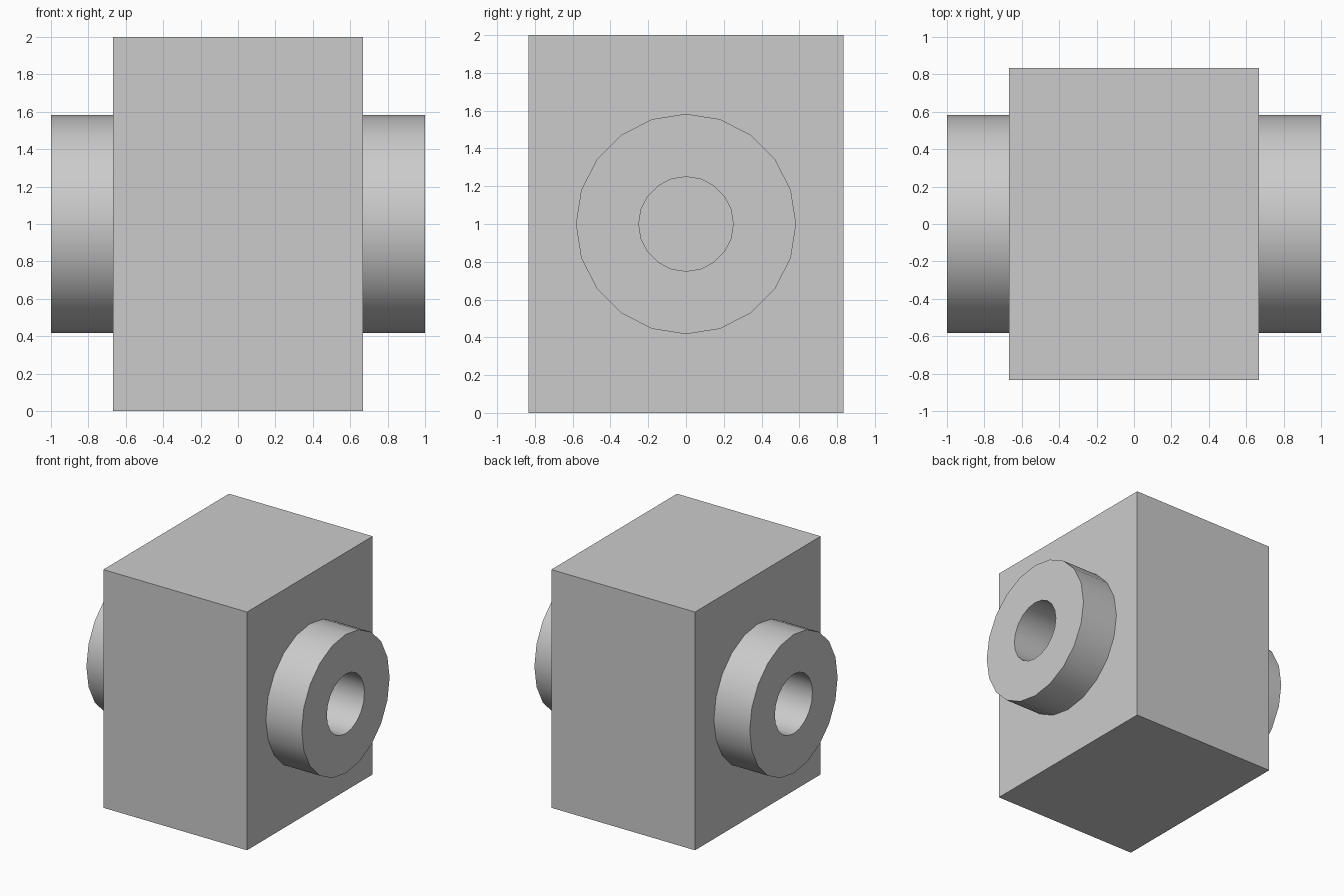
import bpy
import bmesh
from math import radians
from mathutils import Matrix

cube = bpy.data.objects.get("Cube")
if cube:
    bpy.data.objects.remove(cube, do_unlink=True)

SIDES = 20
OUTER, INNER = 0.583, 0.25
HALF_X, HALF_Y, HEIGHT = 0.667, 0.833, 2.0
TIP = 1.0

grey = bpy.data.materials.new("light_grey")
grey.use_nodes = True
colour = (0.6, 0.6, 0.6, 1)
grey.diffuse_color = colour
grey.node_tree.nodes["Principled BSDF"].inputs["Base Color"].default_value = colour


def add_object(name, bm):
    bmesh.ops.recalc_face_normals(bm, faces=bm.faces)
    mesh = bpy.data.meshes.new(name)
    bm.to_mesh(mesh)
    bm.free()
    mesh.materials.append(grey)
    obj = bpy.data.objects.new(name, mesh)
    bpy.context.collection.objects.link(obj)
    return obj


# Solid rectangular block
bm = bmesh.new()
size = Matrix.Diagonal((2 * HALF_X, 2 * HALF_Y, HEIGHT, 1))
bmesh.ops.create_cube(bm, size=1, matrix=Matrix.Translation((0, 0, HEIGHT / 2)) @ size)
add_object("block", bm)


# Hollow round boss on each side, its hole ending at the block
def add_boss(name, side):
    bm = bmesh.new()
    profile = [(INNER, HALF_X), (INNER, TIP), (OUTER, TIP), (OUTER, HALF_X)]
    verts = [bm.verts.new((side * x, 0, r)) for r, x in profile]
    edges = [bm.edges.new(pair) for pair in zip(verts, verts[1:])]
    bmesh.ops.spin(bm, geom=verts + edges, cent=(0, 0, 0), axis=(1, 0, 0),
                   angle=radians(360), steps=SIDES, use_merge=True)
    bmesh.ops.remove_doubles(bm, verts=bm.verts, dist=0.0001)
    bmesh.ops.translate(bm, verts=bm.verts, vec=(0, 0, HEIGHT / 2))
    obj = add_object(name, bm)
    # An open shell: make the end face point outward
    cap = max(obj.data.polygons, key=lambda f: abs(f.normal.x))
    if cap.normal.x * side < 0:
        obj.data.flip_normals()
    bpy.ops.object.select_all(action="DESELECT")
    obj.select_set(True)
    bpy.context.view_layer.objects.active = obj
    bpy.ops.object.shade_smooth_by_angle(angle=radians(30))


add_boss("left_boss", 1)
add_boss("right_boss", -1)
